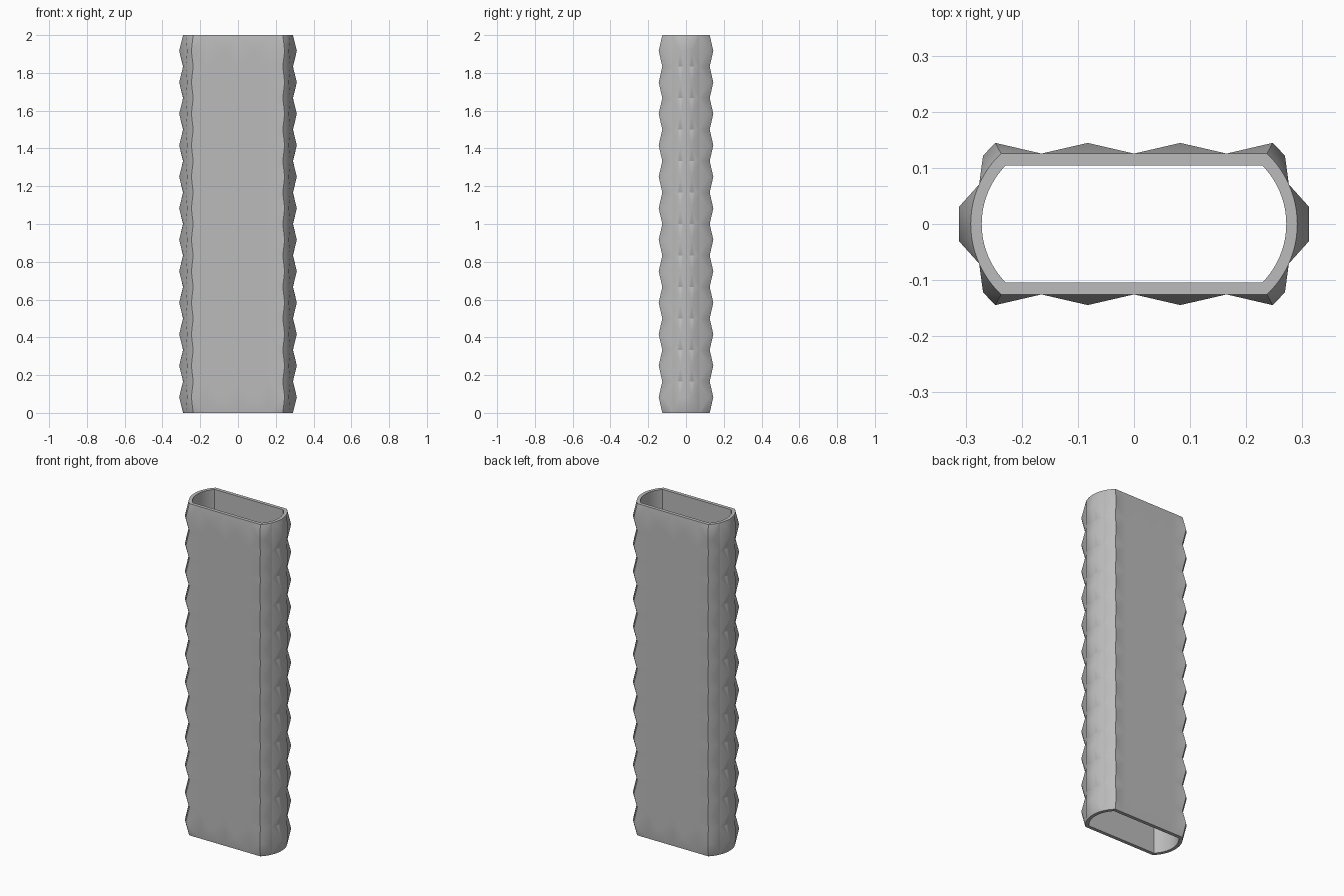
import bpy, bmesh, math

if "Cube" in bpy.data.objects:
    bpy.data.objects.remove(bpy.data.objects["Cube"])

ROWS, HEIGHT = 12, 2.0
STEP = HEIGHT / ROWS
OUT = dict(y=0.1255, cx=0.118, r=0.173)    # outer flat height, end arc centre and radius
INN = dict(y=0.1045, cx=0.123, r=0.1484)   # inner wall
SEAM = math.radians(24)                    # where corner and end studs meet


def arc(p, a0, a1, n):
    return [(p["cx"] + p["r"] * math.cos(a0 + (a1 - a0) * i / n),
             p["r"] * math.sin(a0 + (a1 - a0) * i / n)) for i in range(n + 1)]


def corner_angle(p):
    return math.asin(p["y"] / p["r"])


def flip(pts, sx, sy):
    return [(x * sx, y * sy) for x, y in pts]


# Each stud: base line, tip (one or two points), and which tip each base segment joins
ca = corner_angle(OUT)
flat = [(0.0, OUT["y"]), (0.165, OUT["y"])]
corner = [(0.165, OUT["y"])] + arc(OUT, ca, SEAM, 6)
end = arc(OUT, SEAM, -SEAM, 12)
studs = []
for sx in (1, -1):
    for sy in (1, -1):
        studs.append((flip(flat, sx, sy), flip([(0.0825, 0.1445)], sx, sy), 1))
        studs.append((flip(corner, sx, sy),
                      flip([(0.247, 0.1445), (0.269, 0.122)], sx, sy), 1))
    studs.append((flip(end, sx, 1), flip([(0.3115, 0.031), (0.3115, -0.031)], sx, 1), 6))

bm = bmesh.new()


def face(*pts):
    bm.faces.new([bm.verts.new(p) for p in pts])


def add_stud(base, tips, split, z0):
    zm, z1 = z0 + STEP / 2, z0 + STEP
    tip = [(x, y, zm) for x, y in tips]
    for z in (z0, z1):
        pts = [(x, y, z) for x, y in base]
        for i in range(len(pts) - 1):
            face(pts[i], pts[i + 1], tip[0] if i < split else tip[-1])
        if len(tip) == 2:
            face(pts[split], tip[0], tip[1])
    for (x, y), t in ((base[0], tip[0]), (base[-1], tip[-1])):
        face((x, y, z0), (x, y, z1), t)


# Studded outside
for row in range(ROWS):
    for base, tips, split in studs:
        add_stud(base, tips, split, row * STEP)

# Smooth inside wall and flat rims
right_in = arc(INN, corner_angle(INN), -corner_angle(INN), 24)
right_out = arc(OUT, ca, SEAM, 6) + end[1:] + arc(OUT, -SEAM, -ca, 6)[1:]
inner = right_in + flip(right_in, -1, -1)
for i in range(len(inner)):
    a, b = inner[i], inner[(i + 1) % len(inner)]
    face((*a, 0), (*b, 0), (*b, HEIGHT), (*a, HEIGHT))
outer = right_out + flip(right_out, -1, -1)
n = len(outer)
for z in (0, HEIGHT):
    for i in range(n):
        j = (i + 1) % n
        a, b, c, d = outer[i], outer[j], inner[j], inner[i]
        if i in (n // 2 - 1, n - 1):       # long sides follow the stud seams
            s = 1 if a[0] > 0 else -1
            mids = [(s * x, a[1], z) for x in (0.165, 0, -0.165)]
            face((*a, z), *mids, (*b, z), (*c, z), (*d, z))
        else:
            face((*a, z), (*b, z), (*c, z), (*d, z))

bmesh.ops.remove_doubles(bm, verts=bm.verts, dist=0.0002)
bmesh.ops.recalc_face_normals(bm, faces=bm.faces)
mesh = bpy.data.meshes.new("studded_sleeve")
bm.to_mesh(mesh)
bm.free()

sleeve = bpy.data.objects.new("studded_sleeve", mesh)
bpy.context.collection.objects.link(sleeve)
grey = bpy.data.materials.new("plain grey")
grey.diffuse_color = (0.5, 0.5, 0.5, 1)
grey.use_nodes = True
grey.node_tree.nodes["Principled BSDF"].inputs["Base Color"].default_value = grey.diffuse_color
mesh.materials.append(grey)

bpy.context.view_layer.objects.active = sleeve
sleeve.select_set(True)
bpy.ops.object.shade_smooth_by_angle(angle=math.radians(30))
